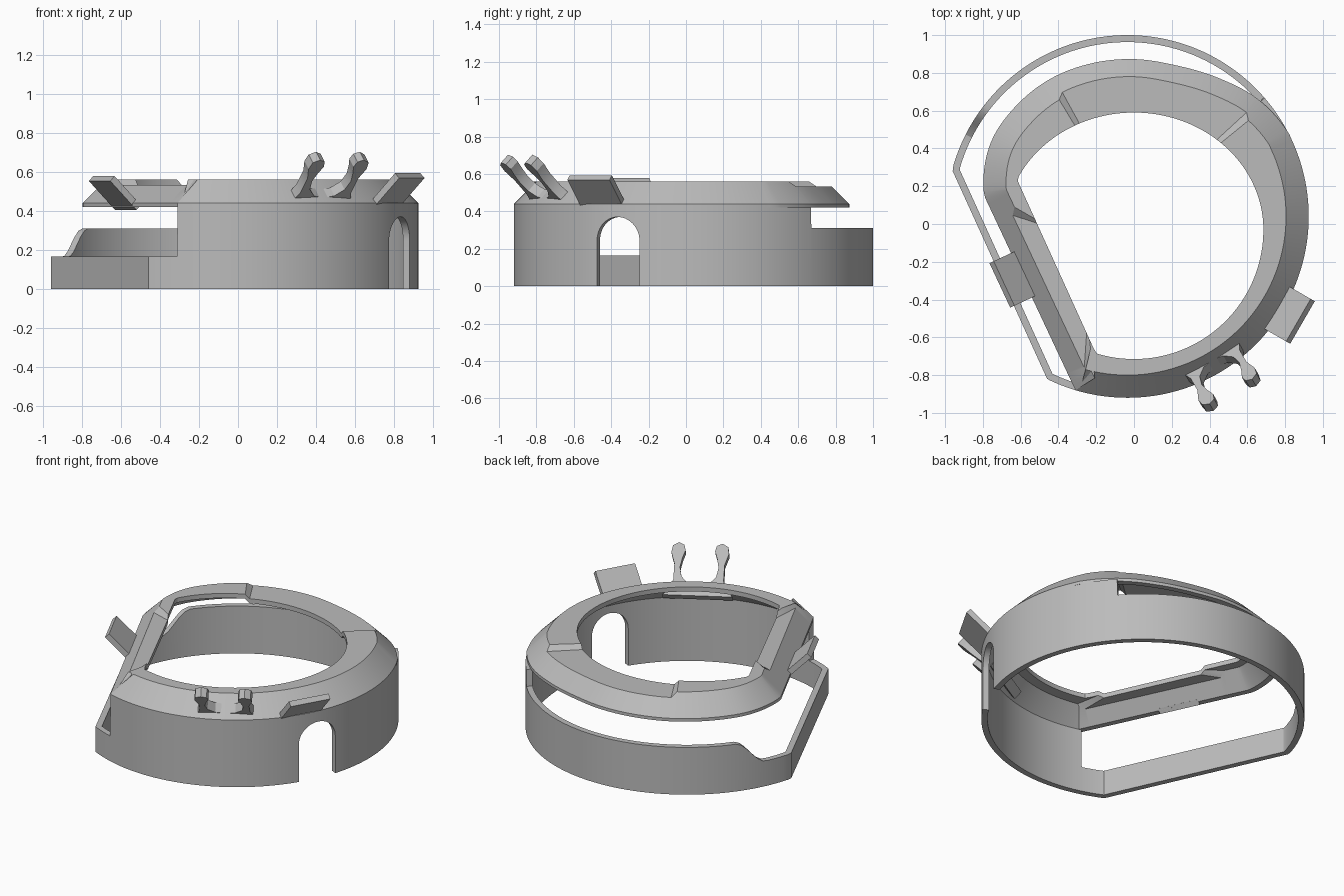
import bpy, bmesh
from math import sin, cos, radians, degrees, atan2, sqrt, pi
from mathutils import Vector, Matrix

if "Cube" in bpy.data.objects:
    bpy.data.objects.remove(bpy.data.objects["Cube"])

grey = bpy.data.materials.new("plain_grey")
grey.use_nodes = True
grey.diffuse_color = (0.5, 0.5, 0.5, 1)
grey.node_tree.nodes["Principled BSDF"].inputs["Base Color"].default_value = (0.5, 0.5, 0.5, 1)

RING = Vector((-0.035, 0.04))
RADIUS = 0.96


def finish(name, bm):
    bmesh.ops.recalc_face_normals(bm, faces=bm.faces)
    mesh = bpy.data.meshes.new(name)
    bm.to_mesh(mesh)
    bm.free()
    mesh.materials.append(grey)
    obj = bpy.data.objects.new(name, mesh)
    bpy.context.collection.objects.link(obj)
    return obj


def shade(obj):
    bpy.ops.object.select_all(action='DESELECT')
    obj.select_set(True)
    bpy.context.view_layer.objects.active = obj
    bpy.ops.object.shade_smooth_by_angle(angle=radians(25))


def direction(a):
    return Vector((cos(radians(a)), sin(radians(a))))


def heading(x, y):
    return degrees(atan2(y, x)) % 360


def circle_ray(a):
    d = direction(a)
    along = RING.dot(d)
    return along + sqrt(RADIUS ** 2 - RING.length_squared + along ** 2)


def line_ray(a, p, q):
    n = Vector((q[1] - p[1], p[0] - q[0])).normalized()
    facing = n.dot(direction(a))
    return n.dot(Vector(p)) / facing if facing > 0.05 else 9


# Plan outlines as radius by heading
BACK = [0.95, 0.932, 0.893, 0.869, 0.873, 0.880, 0.887, 0.884, 0.873, 0.826, 0.76]


def back_curve(a):
    t = (a - 30) / 15
    i = min(int(t), len(BACK) - 2)
    f = t - i
    p = [BACK[max(0, min(len(BACK) - 1, i + k))] for k in (-1, 0, 1, 2)]
    return p[1] + 0.5 * f * (p[2] - p[0] + f * (2 * p[0] - 5 * p[1] + 4 * p[2] - p[3]
                             + f * (3 * (p[1] - p[2]) + p[3] - p[0])))


def skirt_plan(a):
    return direction(a) * min(circle_ray(a), line_ray(a, (-0.96, 0.28), (-0.46, -0.82)))


def shell_plan(a):
    r = back_curve(a) if 30 <= a <= 180 else circle_ray(a)
    return direction(a) * min(r, line_ray(a, (-0.77, 0.10), (-0.31, -0.88)))


def hole_plan(a):
    d = direction(a)
    ry = 0.62 if d.y > 0 else 0.685
    k = (d.x / 0.685) ** 2 + (d.y / ry) ** 2
    h = 0.03 * d.y / ry ** 2
    r = (-h + sqrt(h * h + k * (1 - (0.03 / ry) ** 2))) / k
    return d * min(r, line_ray(a, (-0.535, 0.05), (-0.195, -0.70)))


def inset(loop, amounts):
    out = []
    for i, p in enumerate(loop):
        e1 = (p - loop[i - 1]).normalized()
        e2 = (loop[(i + 1) % len(loop)] - p).normalized()
        n1, n2 = Vector((-e1.y, e1.x)), Vector((-e2.y, e2.x))
        out.append(p + (n1 + n2) * amounts[i] / (1 + n1.dot(n2)))
    return out


def loft(name, rings):
    bm = bmesh.new()
    rows = [[bm.verts.new((p.x, p.y, z)) for p, z in zip(pts, zs)] for pts, zs in rings]
    n = len(rows[0])
    for k, low in enumerate(rows):
        high = rows[(k + 1) % len(rows)]
        for i in range(n):
            j = (i + 1) % n
            bm.faces.new((low[i], low[j], high[j], high[i]))
    return finish(name, bm)


# Skirt wall, stepped in height around its run
STEP = 44
RAMP = (142, 153)
FRONT_END = heading(-0.31, -0.88)


def wall_height(a):
    if a <= STEP or a >= FRONT_END:
        return 0.42
    t = max(0, min(1, (a - RAMP[0]) / (RAMP[1] - RAMP[0])))
    return 0.31 - 0.145 * t * t * (3 - 2 * t)


angles = sorted(set(range(0, 360, 2)) | {STEP + 0.2, FRONT_END - 0.2, FRONT_END,
                heading(-0.96, 0.28), heading(-0.46, -0.82)})
n = len(angles)
outer = [skirt_plan(a) for a in angles]
inner = inset(outer, [0.037] * n)
top = [wall_height(a) for a in angles]
skirt = loft("skirt_wall", [(outer, [0] * n), (outer, top), (inner, top), (inner, [0] * n)])

# Arched doorway through the skirt
bm = bmesh.new()
arch = [(-0.125, -0.1)] + [(-0.125 * cos(pi * i / 24), 0.245 + 0.125 * sin(pi * i / 24))
                           for i in range(25)] + [(0.125, -0.1)]
face = bm.faces.new([bm.verts.new((0.7, u, z)) for u, z in arch])
ext = bmesh.ops.extrude_face_region(bm, geom=[face])
bmesh.ops.translate(bm, vec=(0.5, 0, 0), verts=[v for v in ext["geom"] if isinstance(v, bmesh.types.BMVert)])
bmesh.ops.transform(bm, matrix=Matrix.Translation((*RING, 0)) @ Matrix.Rotation(radians(-25), 4, 'Z'), verts=bm.verts)
cutter = finish("doorway_cutter", bm)
cutter.hide_render = True
cut = skirt.modifiers.new("doorway", 'BOOLEAN')
cut.operation = 'DIFFERENCE'
cut.solver = 'EXACT'
cut.object = cutter
bpy.context.view_layer.objects.active = skirt
bpy.ops.object.modifier_apply(modifier="doorway")
bpy.data.objects.remove(cutter)
shade(skirt)

# Chamfered top shell with two shallow recesses in its rim
RECESSES = [(43, 121), (177, 249)]
RUN = 2.5


def rim_height(a):
    drop = max(min((a - s) / RUN, (e - a) / RUN, 1) for s, e in RECESSES)
    return 0.56 - 0.027 * max(0, drop)


breaks = {v for s, e in RECESSES for v in (s, s + RUN, e - RUN, e)}
angles = sorted(set(range(0, 360, 2)) | breaks | {FRONT_END, heading(-0.195, -0.70)})
n = len(angles)
base = [shell_plan(a) for a in angles]
rim = [rim_height(a) for a in angles]
under = [z - 0.03 for z in rim]
hole = [hole_plan(a) for a in angles]
shell = loft("top_shell", [
    (base, [0.42] * n), (base, [0.44] * n),
    (inset(base, [z - 0.44 for z in rim]), rim),
    (hole, rim), (hole, under),
    (inset(base, [z - 0.425 for z in rim]), under),
    (inset(base, [0.037] * n), [0.42] * n)])
shade(shell)


# Tilted plates around the rim: local x across, y up the slope, z thickness
def tilted_plate(name, outline, thick, place, facing):
    bm = bmesh.new()
    face = bm.faces.new([bm.verts.new((u, v, -thick / 2)) for u, v in outline])
    ext = bmesh.ops.extrude_face_region(bm, geom=[face])
    bmesh.ops.translate(bm, vec=(0, 0, thick), verts=[v for v in ext["geom"] if isinstance(v, bmesh.types.BMVert)])
    turn = Matrix.Rotation(radians(facing - 90), 4, 'Z') @ Matrix.Rotation(radians(45), 4, 'X')
    bmesh.ops.transform(bm, matrix=Matrix.Translation(place) @ turn, verts=bm.verts)
    shade(finish(name, bm))


tab = [(-0.13, -0.11), (0.13, -0.11), (0.13, 0.1), (-0.13, 0.1)]
tilted_plate("left_tab", tab, 0.035, (0.82, -0.48, 0.51), -30)
tilted_plate("right_tab", tab, 0.035, (-0.635, -0.29, 0.495), 205)

# Open clip with two hooked horns
half = [(0.21, 0), (0.17, 0.04), (0.15, 0.1), (0.15, 0.2), (0.172, 0.27), (0.165, 0.315),
        (0.13, 0.335), (0.097, 0.32), (0.088, 0.285), (0.103, 0.24), (0.115, 0.18),
        (0.103, 0.12), (0.06, 0.075)]
clip = half + [(0, 0.06)] + [(-u, v) for u, v in reversed(half)]
tilted_plate("front_clip", clip, 0.06, (0.405, -0.70, 0.445), -60)
